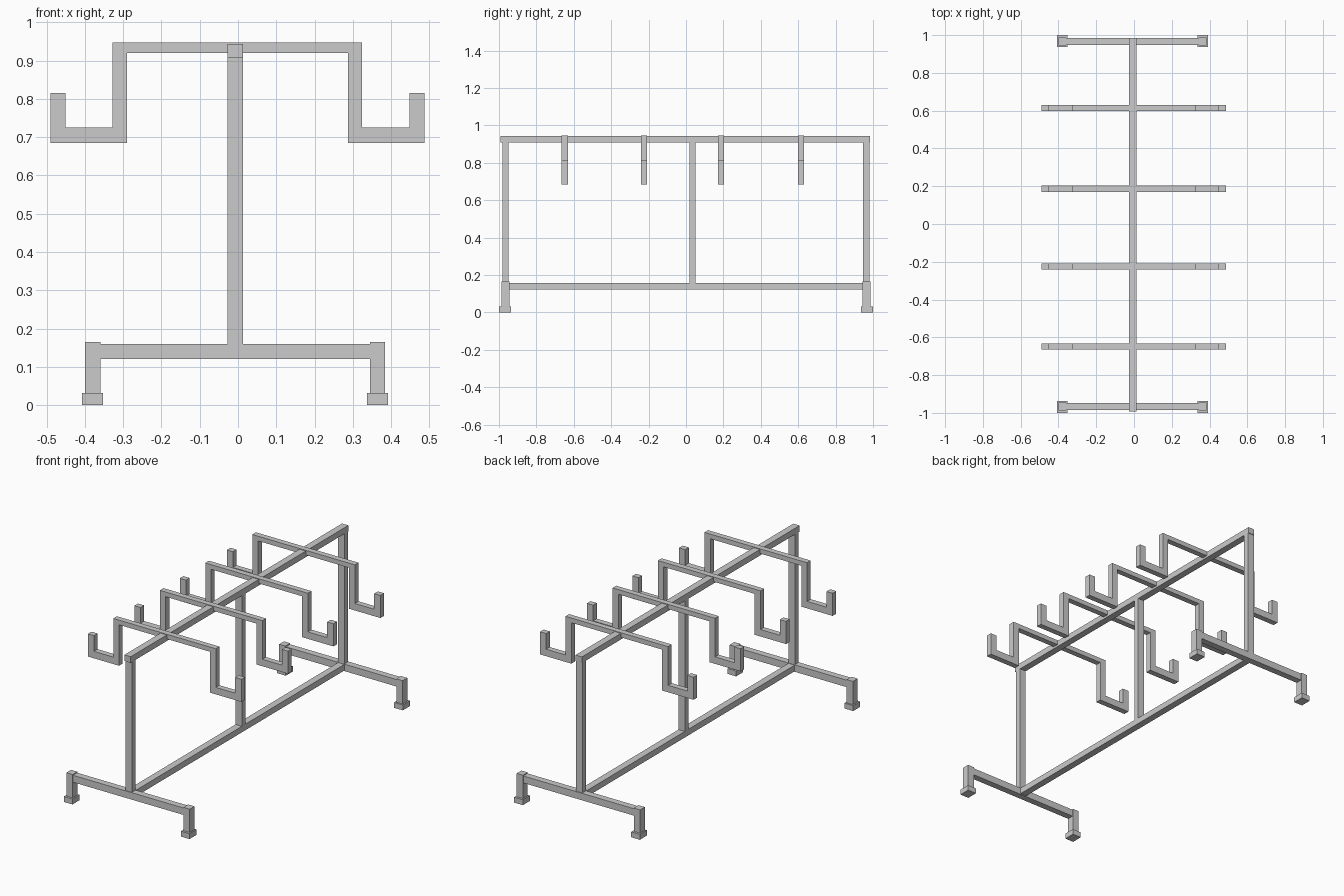
import bpy
import bmesh

if "Cube" in bpy.data.objects:
    bpy.data.objects.remove(bpy.data.objects["Cube"])

CX = -0.0075  # frame axis


def box(name, x, y, z):
    """Box from (min, max) ranges on each axis."""
    bm = bmesh.new()
    bmesh.ops.create_cube(bm, size=1)
    for v in bm.verts:
        for i, (a, b) in enumerate((x, y, z)):
            v.co[i] = (a + b) / 2 + v.co[i] * (b - a)
    return finish(name, bm)


def finish(name, bm):
    bmesh.ops.recalc_face_normals(bm, faces=bm.faces)
    mesh = bpy.data.meshes.new(name)
    bm.to_mesh(mesh)
    bm.free()
    obj = bpy.data.objects.new(name, mesh)
    bpy.context.collection.objects.link(obj)
    return obj


def around(c, half):
    return (c - half, c + half)


# long rails
box("top_rail", around(CX, 0.02), (-0.992, 0.984), (0.908, 0.943))
box("bottom_rail", around(CX, 0.02), (-0.95, 0.95), (0.123, 0.158))

# uprights
for label, y in (("front", -0.965), ("middle", 0.034), ("back", 0.964)):
    box(label + "_upright", around(CX, 0.02), around(y, 0.0165),
        (0.13 if label == "middle" else 0.155, 0.909))

# end bases with legs and foot pads
for label, s in (("front", -1), ("back", 1)):
    yc = s * 0.966
    box(label + "_crossbar", around(CX, 0.352), around(yc, 0.019), (0.12, 0.16))
    for side, t in (("left", -1), ("right", 1)):
        xc = CX + t * 0.372
        box(f"{label}_{side}_leg", around(xc, 0.02), around(yc, 0.0215), (0.03, 0.165))
        box(f"{label}_{side}_foot", around(xc, 0.0275), around(s * 0.968, 0.032), (0.0, 0.031))

# hanger arms: one half outline mirrored, then extruded along y
half = [(0.326, 0.947), (0.326, 0.725), (0.449, 0.725), (0.449, 0.815),
        (0.488, 0.815), (0.488, 0.685), (0.289, 0.685), (0.289, 0.92)]
outline = half + [(-x, z) for x, z in reversed(half)]
for n, y in enumerate((-0.648, -0.225, 0.187, 0.614), 1):
    bm = bmesh.new()
    face = bm.faces.new([bm.verts.new((x - 0.0015, y - 0.0165, z)) for x, z in outline])
    ext = bmesh.ops.extrude_face_region(bm, geom=[face], use_keep_orig=True)
    bmesh.ops.translate(bm, vec=(0, 0.033, 0),
                        verts=[e for e in ext["geom"] if isinstance(e, bmesh.types.BMVert)])
    finish(f"hanger_arm_{n}", bm)
